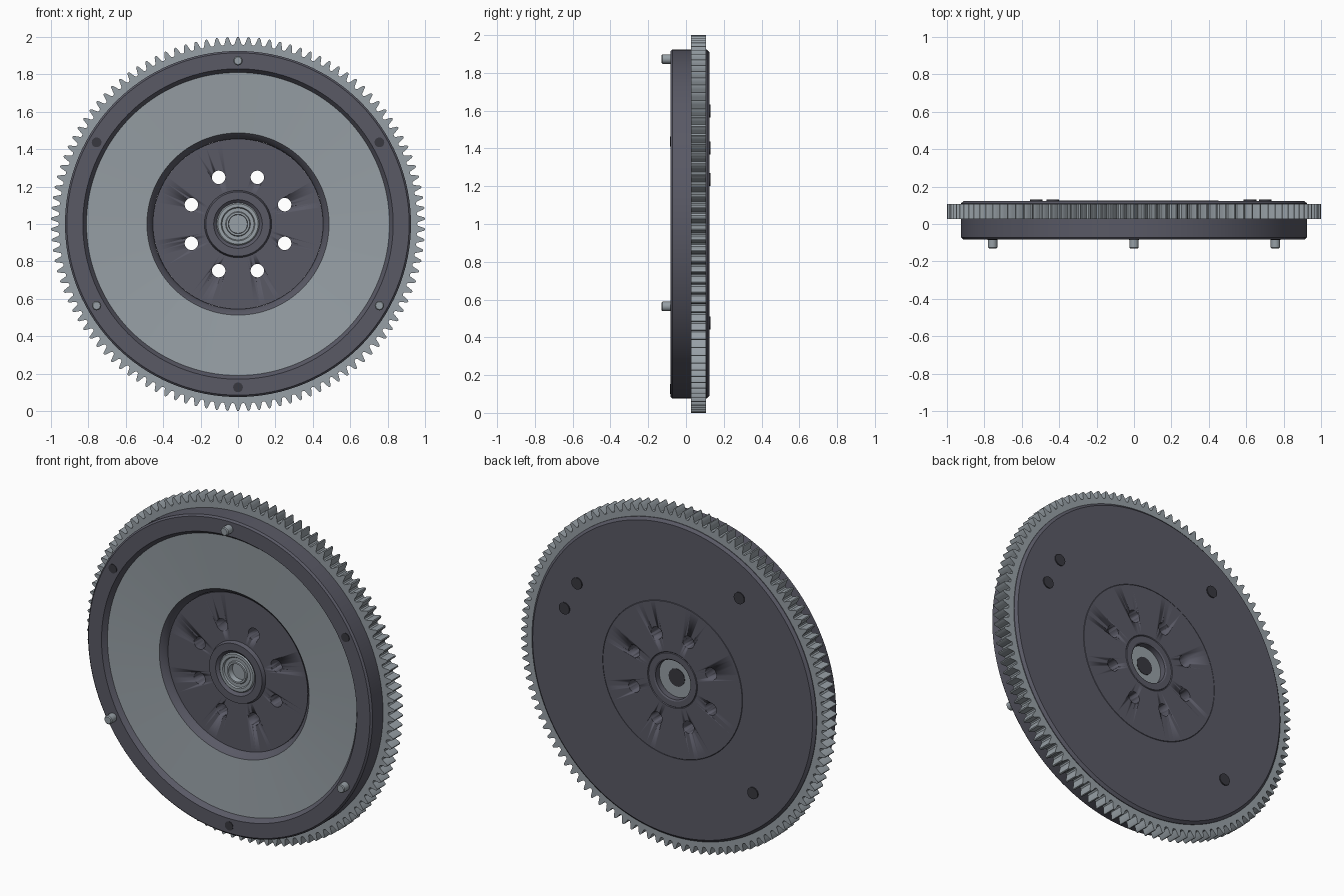
import bpy, bmesh, math
from math import sin, cos, pi, radians
from mathutils import Matrix, Vector

if "Cube" in bpy.data.objects:
    bpy.data.objects.remove(bpy.data.objects["Cube"])

CENTRE = Vector((0, 0, 1))


def material(name, rgb):
    m = bpy.data.materials.new(name)
    m.use_nodes = True
    m.diffuse_color = (*rgb, 1)
    m.node_tree.nodes["Principled BSDF"].inputs["Base Color"].default_value = (*rgb, 1)
    return m


IRON = material("dark iron", (0.10, 0.10, 0.13))
STEEL = material("machined steel", (0.31, 0.35, 0.38))
BLACK = material("hole black", (0.04, 0.04, 0.05))


def finish(bm, name, mats, smooth=True):
    bmesh.ops.recalc_face_normals(bm, faces=bm.faces)
    mesh = bpy.data.meshes.new(name)
    bm.to_mesh(mesh)
    bm.free()
    ob = bpy.data.objects.new(name, mesh)
    bpy.context.collection.objects.link(ob)
    ob.location = CENTRE
    for m in mats:
        mesh.materials.append(m)
    if smooth:
        bpy.ops.object.select_all(action='DESELECT')
        ob.select_set(True)
        bpy.context.view_layer.objects.active = ob
        bpy.ops.object.shade_smooth_by_angle(angle=radians(30))
    return ob


def lathe(name, profile, mats, steps=128, steel_span=None):
    """Revolve a closed (radius, y) outline around the y axis."""
    bm = bmesh.new()
    rings = [[bm.verts.new((r * cos(2 * pi * i / steps), y, r * sin(2 * pi * i / steps)))
              for i in range(steps)] for r, y in profile]
    for k, ring in enumerate(rings):
        nxt = rings[(k + 1) % len(rings)]
        for i in range(steps):
            j = (i + 1) % steps
            f = bm.faces.new((ring[i], ring[j], nxt[j], nxt[i]))
            f.material_index = 1 if k == steel_span else 0
    return finish(bm, name, mats)


def studs(name, spots, radius, y0, y1, mat, bevel=0.0, sides=24):
    """Cylinders along y at polar (radius, degrees) spots."""
    bm = bmesh.new()
    for r, deg in spots:
        a = radians(deg)
        place = Matrix.Translation((r * cos(a), (y0 + y1) / 2, r * sin(a))) @ Matrix.Rotation(pi / 2, 4, 'X')
        bmesh.ops.create_cone(bm, cap_ends=True, segments=sides, radius1=radius,
                              radius2=radius, depth=y1 - y0, matrix=place)
    if bevel:
        rims = [e for e in bm.edges if all(v.co.y < y0 + 0.001 for v in e.verts)]
        bmesh.ops.bevel(bm, geom=rims, offset=bevel, segments=1, affect='EDGES')
    return finish(bm, name, [mat])


# Flywheel body: raised rim, dished friction face, chamfered hub recess
lathe("flywheel_body", [
    (0.455, 0.124), (0.91, 0.124), (0.925, 0.110), (0.925, -0.072), (0.915, -0.082),
    (0.83, -0.082), (0.81, -0.055), (0.487, -0.035), (0.462, -0.012), (0.455, 0.01)],
    [IRON, STEEL], steel_span=6)

# Hub plate with a raised central collar
hub = lathe("hub_plate", [
    (0.114, 0.120), (0.122, 0.125), (0.155, 0.125), (0.158, 0.121), (0.162, 0.125),
    (0.452, 0.125), (0.455, 0.121), (0.455, 0.0), (0.18, 0.0), (0.172, -0.022),
    (0.13, -0.022), (0.114, -0.008)], [IRON], steps=96)

# Eight bolt holes cut through the hub
cutter = studs("bolt_hole_cutter", [(0.27, 22.5 + 45 * i) for i in range(8)], 0.036, -0.1, 0.2, IRON)
cut = hub.modifiers.new("bolt_holes", 'BOOLEAN')
cut.operation = 'DIFFERENCE'
cut.solver = 'EXACT'
cut.object = cutter
bpy.ops.object.select_all(action='DESELECT')
hub.select_set(True)
bpy.context.view_layer.objects.active = hub
bpy.ops.object.modifier_apply(modifier="bolt_holes")
bpy.data.objects.remove(cutter)

# Pilot bearing in the centre
lathe("pilot_bearing", [
    (0.05, 0.085), (0.114, 0.085), (0.114, -0.008), (0.108, -0.014), (0.09, -0.014),
    (0.085, -0.006), (0.066, -0.006), (0.062, -0.014), (0.052, -0.014), (0.05, -0.01)],
    [STEEL], steps=64)
studs("bearing_core", [(0, 0)], 0.05, 0.02, 0.07, STEEL, sides=32)
studs("bearing_back_seal", [(0, 0)], 0.052, 0.083, 0.087, BLACK, sides=32)

# Ring gear with rounded teeth
TEETH, ROOT, TIP, INNER = 110, 0.957, 1.0, 0.92
tooth = [(0.0, ROOT), (0.16, ROOT + 0.004), (0.27, 0.978), (0.37, 0.995),
         (0.45, TIP), (0.55, TIP), (0.63, 0.995), (0.73, 0.978), (0.84, ROOT + 0.004)]
bm = bmesh.new()
outline = [(2 * pi * (t + f - 0.5) / TEETH + pi / 2, r) for t in range(TEETH) for f, r in tooth]


def ring(pts, y):
    return [bm.verts.new((r * cos(a), y, r * sin(a))) for a, r in pts]


bore = [(a, INNER) for a, r in outline]
loops = [ring(outline, 0.026), ring(outline, 0.106), ring(bore, 0.106), ring(bore, 0.026)]
count = len(outline)
for k in range(4):
    p, q = loops[k], loops[(k + 1) % 4]
    for i in range(count):
        j = (i + 1) % count
        bm.faces.new((p[i], p[j], q[j], q[i]))
finish(bm, "ring_gear", [STEEL])

# Dowel pins alternate with threaded holes on the rim
studs("dowel_pins", [(0.873, d) for d in (90, 210, 330)], 0.025, -0.13, -0.06, STEEL, bevel=0.005)
studs("rim_holes", [(0.873, d) for d in (30, 150, 270)], 0.026, -0.085, -0.078, BLACK)

# Balance plugs on the back face
studs("balance_plugs", [(0.74, d) for d in (18.5, 33, 126, 225)], 0.034, 0.122, 0.13, BLACK)
